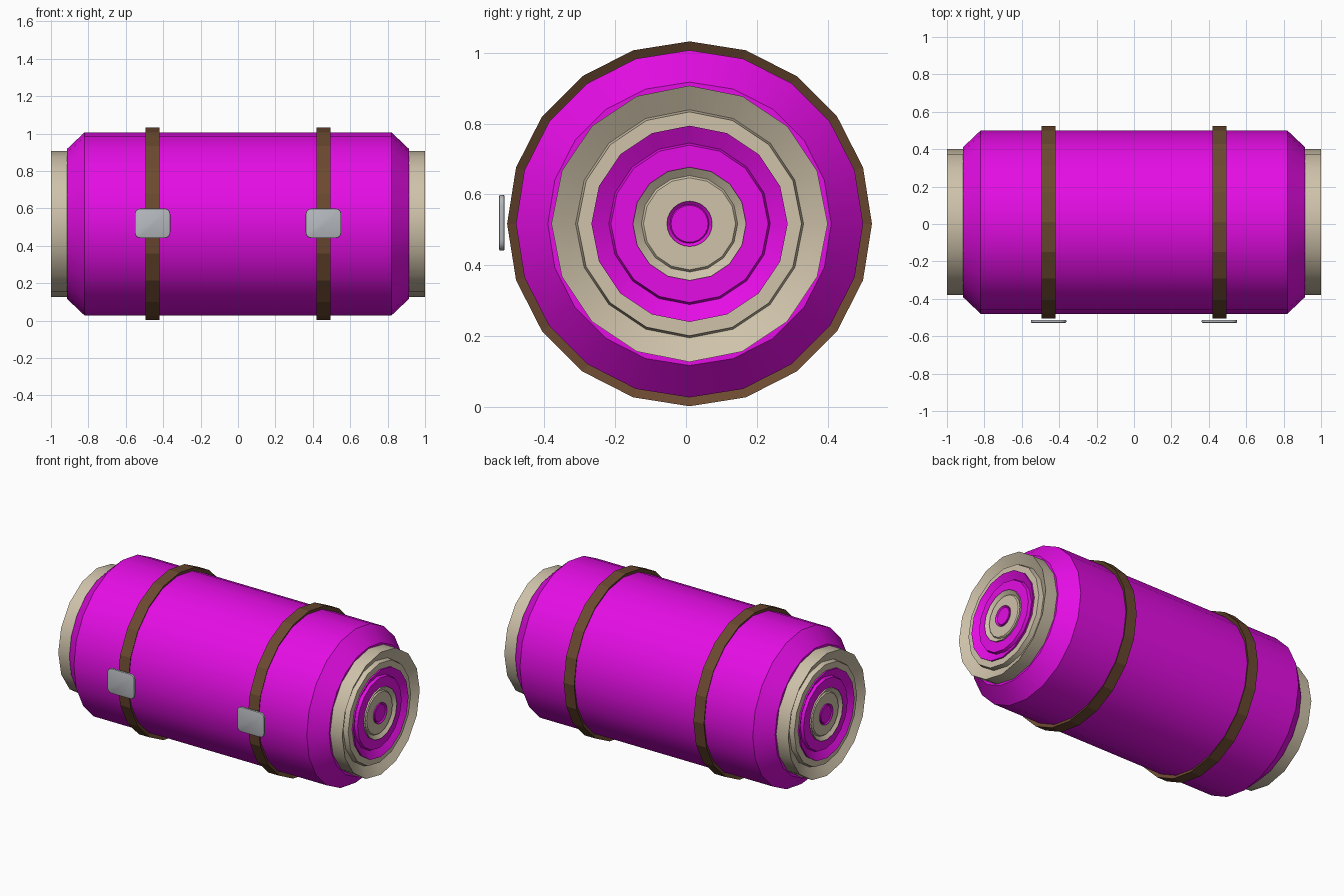
import bpy, bmesh, math

if "Cube" in bpy.data.objects:
    bpy.data.objects.remove(bpy.data.objects["Cube"], do_unlink=True)

AXIS_Y, AXIS_Z = 0.01, 0.517


def material(name, rgb):
    m = bpy.data.materials.new(name)
    m.use_nodes = True
    m.diffuse_color = (*rgb, 1)
    m.node_tree.nodes["Principled BSDF"].inputs["Base Color"].default_value = (*rgb, 1)
    return m


magenta = material("magenta fabric", (0.78, 0.004, 0.78))
cream = material("cream lining", (0.62, 0.54, 0.40))
brown = material("brown leather", (0.15, 0.068, 0.03))
steel = material("grey metal", (0.46, 0.48, 0.51))


def finish(bm, name, mat, smooth=True):
    bmesh.ops.recalc_face_normals(bm, faces=bm.faces)
    mesh = bpy.data.meshes.new(name)
    bm.to_mesh(mesh)
    bm.free()
    mesh.materials.append(mat)
    ob = bpy.data.objects.new(name, mesh)
    bpy.context.collection.objects.link(ob)
    if smooth:
        bpy.ops.object.select_all(action="DESELECT")
        ob.select_set(True)
        bpy.context.view_layer.objects.active = ob
        bpy.ops.object.shade_smooth_by_angle(angle=math.radians(24))
    return ob


def lathe(name, profile, sides, mat, closed=False, smooth=True):
    """Spin (x, radius) points round the long axis of the roll."""
    bm = bmesh.new()
    rings = []
    for x, r in profile:
        angles = [math.tau * i / sides for i in range(sides)]
        rings.append([bm.verts.new((x, AXIS_Y + r * math.sin(a), AXIS_Z + r * math.cos(a)))
                      for a in angles])
    pairs = list(zip(rings, rings[1:]))
    if closed:
        pairs.append((rings[-1], rings[0]))
    else:
        bm.faces.new(rings[0])
        bm.faces.new(rings[-1])
    for a, b in pairs:
        for i in range(sides):
            j = (i + 1) % sides
            bm.faces.new((a[i], a[j], b[j], b[i]))
    return finish(bm, name, mat, smooth)


# Rolled body with chamfered ends
lathe("rolled_body", [(-0.915, 0.40), (-0.82, 0.49), (0.82, 0.49), (0.915, 0.40)], 20, magenta)

# Nested rolled layers: each has a dished lip, a small step and a flat floor
layers = [
    ("outer_lining", 0.39, 0.322, 0.265, 0.04, 16, cream),
    ("outer_fabric_coil", 0.277, 0.228, 0.15, 0.028, 16, magenta),
    ("inner_lining", 0.16, 0.136, 0.05, 0.018, 16, cream),
]
for side, label in ((1, "left"), (-1, "right")):
    for name, lip, valley, inner, depth, sides, mat in layers:
        lathe(f"{label}_{name}",
              [(side * x, r) for x, r in (
                  (0.90, lip), (1.0, lip), (1.0 - depth, valley),
                  (0.99, valley - 0.006), (0.99, inner), (0.90, inner))],
              sides, mat, closed=True)
    # Fabric core at the middle of the coil
    lathe(f"{label}_core", [(side * x, r) for x, r in (
        (0.90, 0.064), (0.998, 0.064), (0.99, 0.055), (0.994, 0.052))], 24, magenta)

    # Strap with undercut edges
    sx = side * 0.457
    lathe(f"{label}_strap", [(sx - 0.037, 0.515), (sx + 0.037, 0.515),
                             (sx + 0.02, 0.484), (sx - 0.02, 0.484)],
          20, brown, closed=True, smooth=False)

    # Rounded metal buckle plate in front of the strap
    bm = bmesh.new()
    bmesh.ops.create_cube(bm, size=1)
    for v in bm.verts:
        v.co.x, v.co.y, v.co.z = v.co.x * 0.19, v.co.y * 0.016, v.co.z * 0.158
    corners = [e for e in bm.edges if abs(e.verts[0].co.y - e.verts[1].co.y) > 0.01]
    bmesh.ops.bevel(bm, geom=corners, offset=0.03, segments=4, profile=0.5, affect="EDGES")
    rims = [e for e in bm.edges if abs(e.verts[0].co.y - e.verts[1].co.y) < 0.001]
    bmesh.ops.bevel(bm, geom=rims, offset=0.005, segments=2, profile=0.5, affect="EDGES")
    bmesh.ops.translate(bm, verts=bm.verts, vec=(side * 0.457, -0.52, 0.52))
    finish(bm, f"{label}_buckle", steel)
